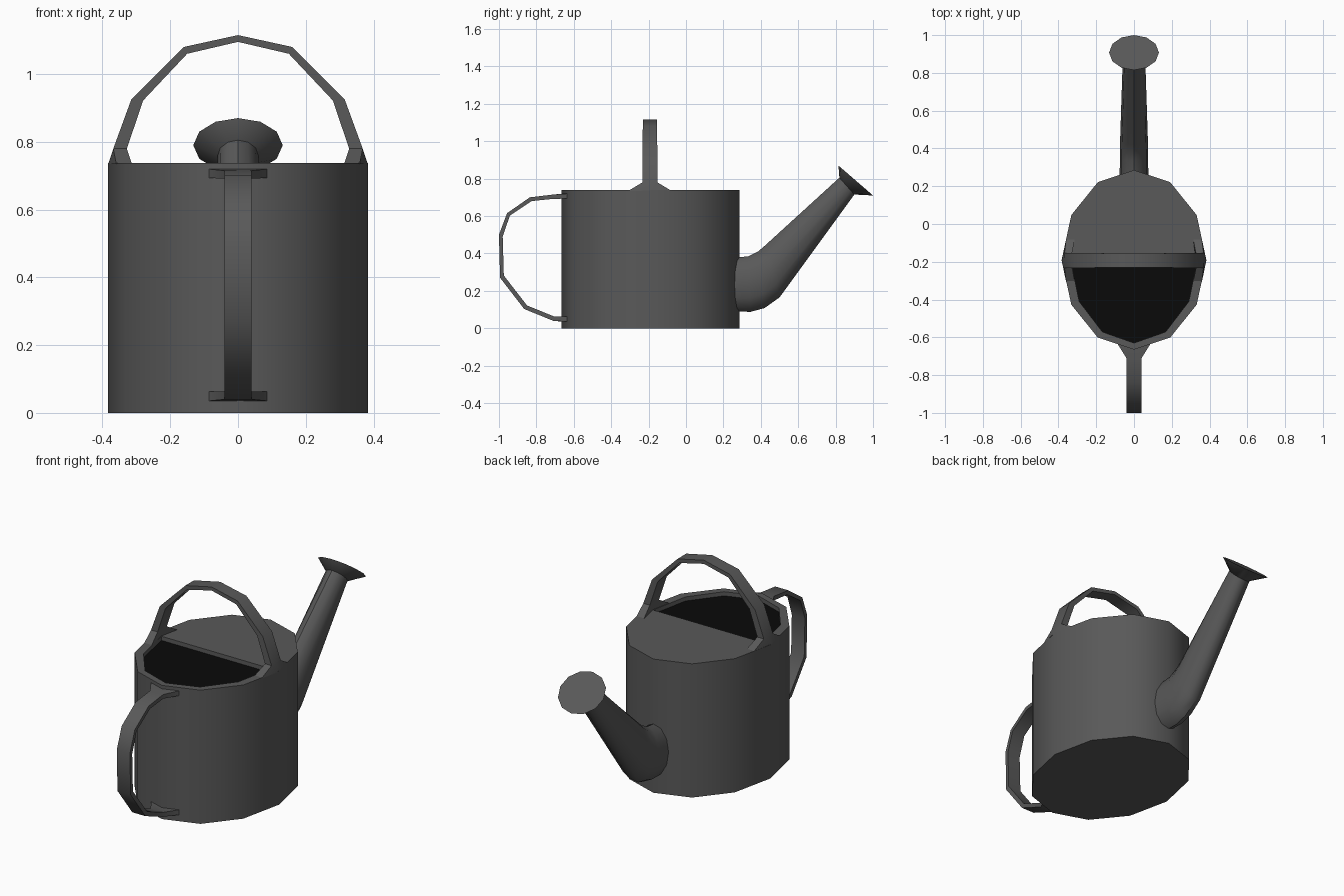
import bpy, bmesh, math
from mathutils import Vector

if "Cube" in bpy.data.objects:
    bpy.data.objects.remove(bpy.data.objects["Cube"])


def material(name, value):
    m = bpy.data.materials.new(name)
    m.diffuse_color = (value, value, value, 1)
    m.use_nodes = True
    m.node_tree.nodes["Principled BSDF"].inputs["Base Color"].default_value = m.diffuse_color
    return m


METAL = material("dark_metal", 0.1)
BLACK = material("dark_inside", 0.003)


def make_object(name, verts, faces, black_faces=()):
    mesh = bpy.data.meshes.new(name)
    mesh.from_pydata(verts, [], faces)
    mesh.materials.append(METAL)
    mesh.materials.append(BLACK)
    for i in black_faces:
        mesh.polygons[i].material_index = 1
    bm = bmesh.new()
    bm.from_mesh(mesh)
    bmesh.ops.recalc_face_normals(bm, faces=bm.faces)
    bm.to_mesh(mesh)
    bm.free()
    obj = bpy.data.objects.new(name, mesh)
    bpy.context.collection.objects.link(obj)
    bpy.ops.object.select_all(action='DESELECT')
    obj.select_set(True)
    bpy.context.view_layer.objects.active = obj
    bpy.ops.object.shade_smooth_by_angle(angle=math.radians(40))
    return obj


def loft(name, rings):
    """Skin equal-sized rings and cap both ends."""
    n = len(rings[0])
    verts = [v for r in rings for v in r]
    faces = [(k * n + i, k * n + (i + 1) % n, (k + 1) * n + (i + 1) % n, (k + 1) * n + i)
             for k in range(len(rings) - 1) for i in range(n)]
    faces += [tuple(range(n)), tuple(range(len(verts) - n, len(verts)))]
    return make_object(name, verts, faces)


# Body: 12-sided oval can, half covered, with a recessed dark opening
N, CY, H, LOW = 12, -0.19, 0.738, 0.715


def oval(rx, ry, z, count=N):
    return [(rx * math.cos(math.tau * i / N), CY + ry * math.sin(math.tau * i / N), z)
            for i in range(count)]


half = N // 2
inner_hi = [oval(0.335, 0.44, H)[(half + i) % N] for i in range(half + 1)]
inner_lo = [(x, y, LOW) for x, y, z in inner_hi]
verts = oval(0.383, 0.475, 0) + oval(0.383, 0.475, H) + inner_hi + inner_lo
HI, LO = 2 * N, 2 * N + half + 1
faces = [tuple(range(N))]
faces += [(i, (i + 1) % N, N + (i + 1) % N, N + i) for i in range(N)]
faces.append(tuple(range(N, N + half + 1)) + (HI, HI + half))          # cover
for i in range(half):
    a, b = N + half + i, N + (half + i + 1) % N
    faces.append((a, b, HI + i + 1, HI + i))                           # rim
    faces.append((HI + i, HI + i + 1, LO + i + 1, LO + i))             # inner lip
faces.append((HI, HI + half, LO + half, LO))                           # cover edge
faces.append(tuple(range(LO, LO + half + 1)))                          # dark opening
make_object("can_body", verts, faces, [len(faces) - 1])


# Spout and rose: rings given by top (y, z), bottom (y, z) and half width in x
def ring(top, bottom, rx):
    t, b = Vector((0, *top)), Vector((0, *bottom))
    mid, up = (t + b) / 2, (t - b) / 2
    return [mid + up * math.cos(math.tau * i / 12)
            + Vector((rx * math.sin(math.tau * i / 12), 0, 0)) for i in range(12)]


neck = ring((0.82, 0.805), (0.90, 0.715), 0.06)
loft("spout", [ring((0.24, 0.375), (0.24, 0.09), 0.076),
               ring((0.335, 0.385), (0.345, 0.088), 0.075),
               ring((0.385, 0.41), (0.42, 0.108), 0.075),
               ring((0.42, 0.44), (0.50, 0.165), 0.073), neck])
loft("spout_rose", [neck, ring((0.815, 0.87), (1.0, 0.71), 0.132)])


# Handles: flat straps with flared feet that bend round the body wall
def strap(name, sections, place, bend):
    """sections: outer (u, v), inner (u, v), half width, flag for bent foot ends."""
    rings = []
    for outer, inner, w, foot in sections:
        r = []
        for (u, v), sides in ((outer, (-1, 0, 1)), (inner, (1, 0, -1))):
            for s in sides:
                shift = foot * bend * abs(s)
                r.append(place(s * w, u, v, shift))
        rings.append(r)
    return loft(name, rings)


# Top handle, mirrored in x
side = [((0.383, 0.735), (0.337, 0.735), 0.115, 1),
        ((0.368, 0.78), (0.328, 0.78), 0.04, 0),
        ((0.315, 0.925), (0.28, 0.922), 0.04, 0),
        ((0.16, 1.08), (0.15, 1.06), 0.038, 0)]
other = [((-o[0], o[1]), (-i[0], i[1]), w, f) for o, i, w, f in reversed(side)]
strap("top_handle", side + [((0, 1.115), (0, 1.095), 0.037, 0)] + other,
      lambda s, u, v, d: (u - math.copysign(d, u) if d else u, CY - 0.003 + s, v), 0.024)

# Front handle loop
strap("front_handle",
      [((-0.655, 0.72), (-0.655, 0.693), 0.09, 1),
       ((-0.71, 0.715), (-0.71, 0.692), 0.04, 0),
       ((-0.835, 0.70), (-0.825, 0.68), 0.04, 0),
       ((-0.957, 0.615), (-0.942, 0.602), 0.04, 0),
       ((-1.0, 0.50), (-0.98, 0.49), 0.04, 0),
       ((-0.994, 0.27), (-0.974, 0.282), 0.04, 0),
       ((-0.865, 0.103), (-0.85, 0.122), 0.04, 0),
       ((-0.71, 0.04), (-0.705, 0.063), 0.04, 0),
       ((-0.655, 0.035), (-0.655, 0.063), 0.09, 1)],
      lambda s, u, v, d: (s, u + d, v), 0.025)
